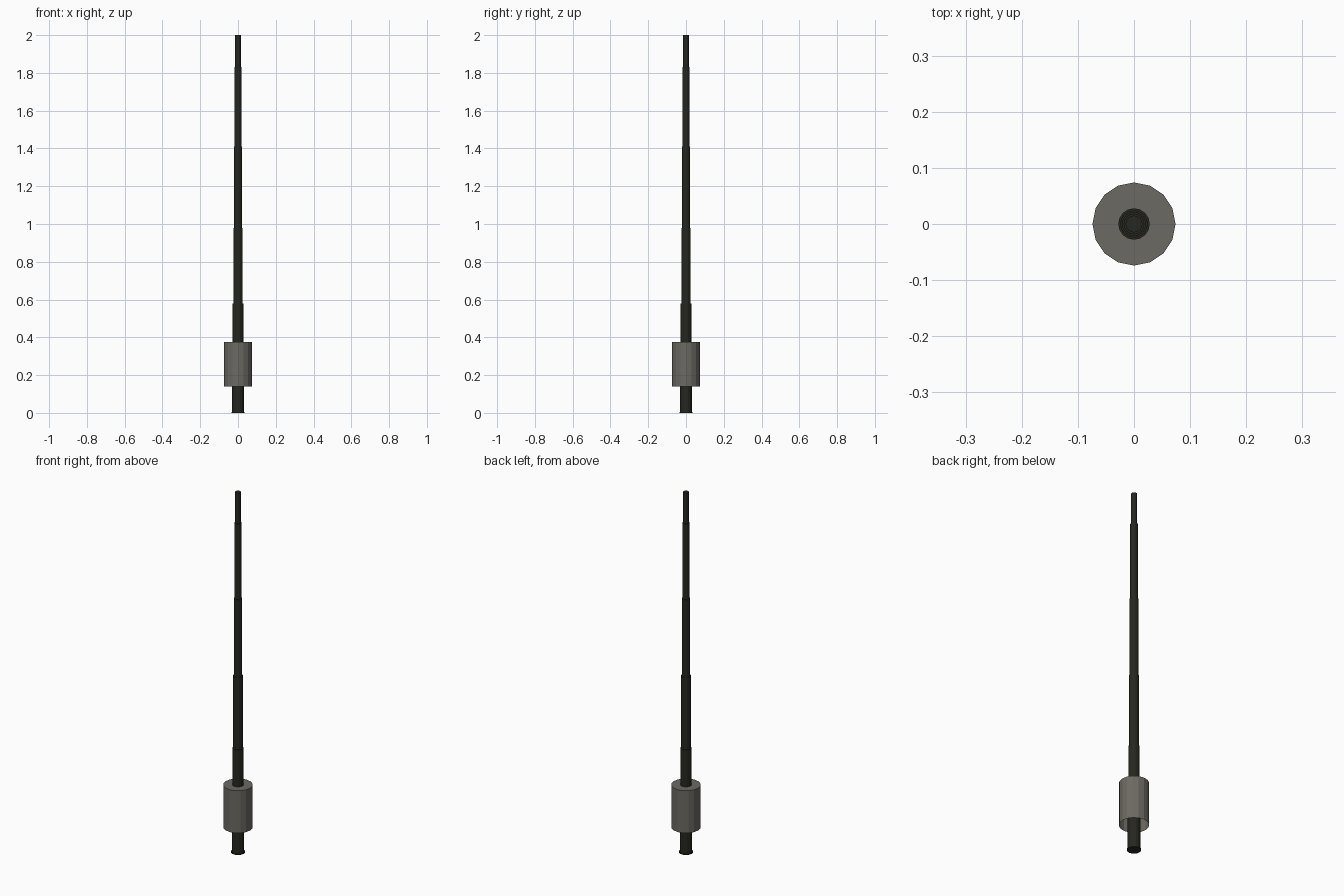
import bpy, bmesh, math

if "Cube" in bpy.data.objects:
    bpy.data.objects.remove(bpy.data.objects["Cube"])

def material(name, col):
    m = bpy.data.materials.new(name)
    m.diffuse_color = (*col, 1)
    m.use_nodes = True
    m.node_tree.nodes["Principled BSDF"].inputs["Base Color"].default_value = m.diffuse_color
    return m

dark = material("dark_metal", (0.020, 0.020, 0.014))
grey = material("warm_grey", (0.150, 0.142, 0.122))

def lathe(name, profile, mat, sides=16, cap_bottom=True):
    """Stack rings of (radius, z) and skin them with flat faces."""
    bm = bmesh.new()
    rings = [[bm.verts.new((r * math.cos(2 * math.pi * i / sides),
                            r * math.sin(2 * math.pi * i / sides), z))
              for i in range(sides)] for r, z in profile]
    for a, b in zip(rings, rings[1:]):
        for i in range(sides):
            j = (i + 1) % sides
            bm.faces.new((a[i], a[j], b[j], b[i]))
    if cap_bottom:
        bm.faces.new(rings[0][::-1])
    bm.faces.new(rings[-1])
    me = bpy.data.meshes.new(name)
    bm.to_mesh(me)
    bm.free()
    me.materials.append(mat)
    ob = bpy.data.objects.new(name, me)
    bpy.context.collection.objects.link(ob)
    return ob

# telescopic rod: base with a thin foot rim, then ever thinner sections
steps = [(0.035, 0.0, 0.006), (0.031, 0.006, 0.26), (0.028, 0.26, 0.58),
         (0.0245, 0.58, 0.98), (0.0215, 0.98, 1.41),
         (0.0185, 1.41, 1.83), (0.015, 1.83, 2.0)]
lathe("telescopic_rod", [p for r, z0, z1 in steps for p in ((r, z0), (r, z1))], dark)

# wide sleeve around the base, open underneath
lathe("sleeve", [(0.074, 0.14), (0.074, 0.375)], grey, cap_bottom=False)
